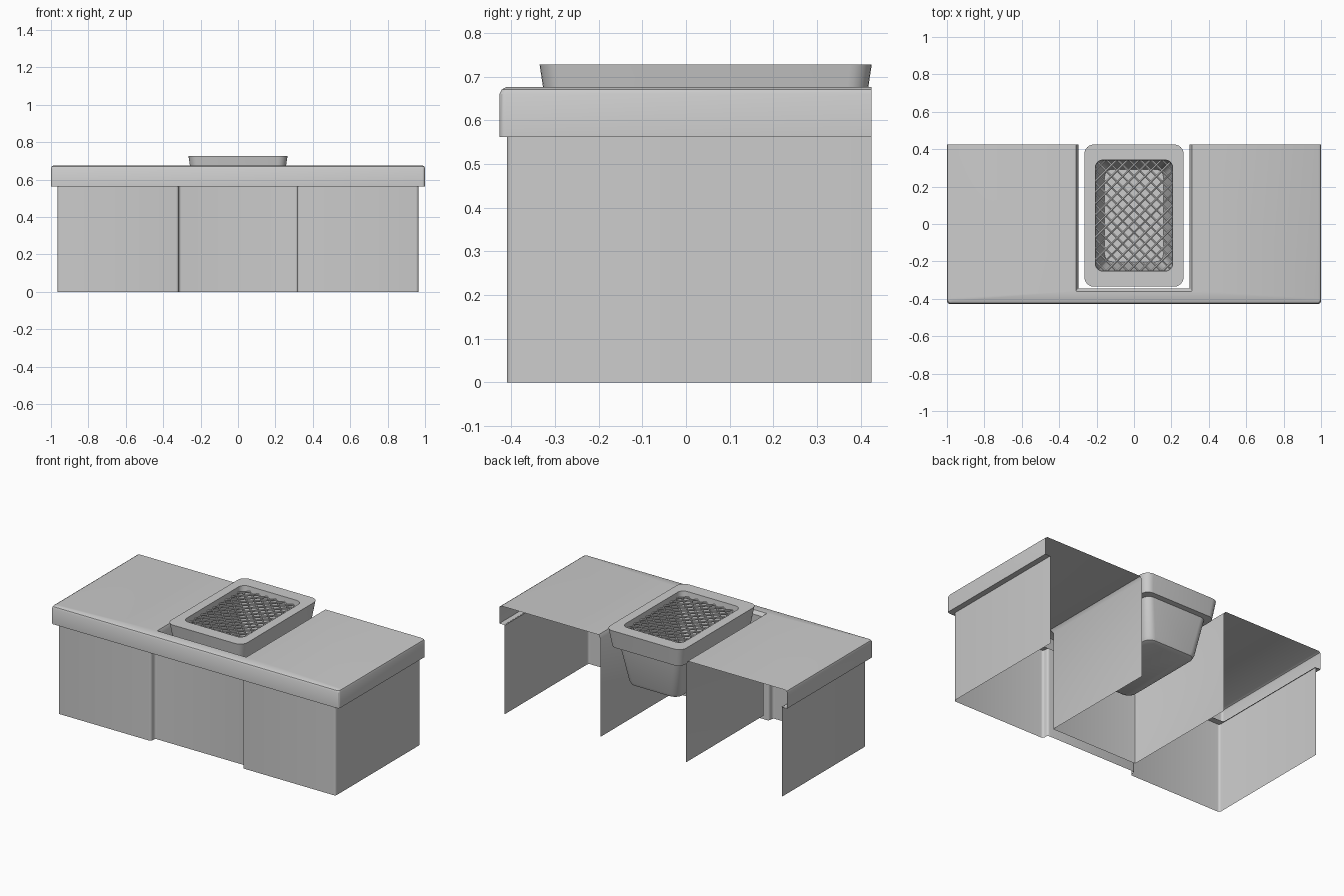
import bpy, bmesh, math
from mathutils import Vector

if "Cube" in bpy.data.objects:
    bpy.data.objects.remove(bpy.data.objects["Cube"])


def fillet(pts, r, closed=False, n=4):
    # Rounds the corners of a 2D polyline
    out, m = [], len(pts)
    for i, p in enumerate(pts):
        p = Vector(p)
        if not closed and i in (0, m - 1):
            out.append(p)
            continue
        u = (Vector(pts[i - 1]) - p).normalized()
        v = (Vector(pts[(i + 1) % m]) - p).normalized()
        a, b = p + u * r, p + v * r
        c = a + v * r
        for k in range(n + 1):
            t = math.pi / 2 * k / n
            out.append(c - v * r * math.cos(t) - u * r * math.sin(t))
        assert (out[-1] - b).length < 1e-4
    return out


def loft(name, rings, closed=False, caps=()):
    # Joins equal-length rings of (2D points, z) with quads
    bm = bmesh.new()
    rows = [[bm.verts.new((p.x, p.y, z)) for p in pts] for pts, z in rings]
    n = len(rows[0])
    for a, b in zip(rows, rows[1:]):
        for i in range(n if closed else n - 1):
            j = (i + 1) % n
            bm.faces.new((a[i], a[j], b[j], b[i]))
    for c in caps:
        bm.faces.new(rows[c])
    bmesh.ops.recalc_face_normals(bm, faces=bm.faces)
    return finish(name, bm)


def finish(name, bm):
    me = bpy.data.meshes.new(name)
    bm.to_mesh(me)
    bm.free()
    ob = bpy.data.objects.new(name, me)
    bpy.context.collection.objects.link(ob)
    bpy.ops.object.select_all(action='DESELECT')
    ob.select_set(True)
    bpy.context.view_layer.objects.active = ob
    bpy.ops.object.shade_smooth_by_angle(angle=math.radians(30))
    return ob


BACK = 0.425


def u_path(w, front, r=0.015):
    return fillet([(-w, BACK), (-w, front), (w, front), (w, BACK)], r)


# Countertop: lip underside, lip, bevel, top with cutout, cutout liner
loft("countertop", [
    (u_path(0.96, -0.37), 0.562),
    (u_path(1.0, -0.427), 0.562),
    (u_path(1.0, -0.427), 0.66),
    (u_path(0.996, -0.422), 0.67),
    (u_path(0.985, -0.411), 0.676),
    (u_path(0.31, -0.36, 0.004), 0.676),
    (u_path(0.298, -0.345, 0.004), 0.655),
    (u_path(0.298, -0.345, 0.004), 0.037),
])

# Cabinet skirt with recessed middle panel, open at the back
half = [(0.965, BACK), (0.965, -0.41), (0.317, -0.41), (0.317, -0.37)]
skirt = fillet([(-x, y) for x, y in half] + half[::-1], 0.014)
loft("cabinet_panels", [(skirt, 0.0), (skirt, 0.563)])

# Basket with a flared rim and tapered body
CY = 0.045


def rrect(w, h, r):
    return fillet([(-w, CY - h), (w, CY - h), (w, CY + h), (-w, CY + h)], r, True, 6)


HX, HY = 0.207, 0.297
loft("basket", [
    (rrect(HX - 0.05, HY - 0.05, 0.04), 0.40),
    (rrect(HX - 0.01, HY - 0.01, 0.04), 0.60),
    (rrect(HX, HY, 0.04), 0.727),
    (rrect(0.265, 0.38, 0.05), 0.727),
    (rrect(0.248, 0.363, 0.045), 0.615),
    (rrect(0.216, 0.331, 0.045), 0.612),
    (rrect(0.180, 0.295, 0.05), 0.39),
    (rrect(0.172, 0.287, 0.05), 0.37),
    (rrect(0.150, 0.265, 0.04), 0.36),
], closed=True, caps=(0, -1))

# Criss-cross wire mesh inside the rim
bm = bmesh.new()
STEP, RAD = 0.06, 0.006
for s in (1, -1):
    for k in range(-8, 9):
        c = (k + 0.5) * STEP
        # line y = s * x + c clipped to the opening
        lims = sorted(((-HY - c) * s, (HY - c) * s))
        x0, x1 = max(-HX, lims[0]), min(HX, lims[1])
        if x1 - x0 < 0.02:
            continue
        z = 0.69 + s * 0.004
        a = Vector((x0, s * x0 + c + CY, z))
        b = Vector((x1, s * x1 + c + CY, z))
        new = bmesh.ops.create_cone(bm, segments=6, radius1=RAD, radius2=RAD,
                                    depth=(b - a).length, cap_ends=True)["verts"]
        rot = (b - a).to_track_quat('Z', 'Y').to_matrix()
        bmesh.ops.rotate(bm, verts=new, matrix=rot)
        bmesh.ops.translate(bm, verts=new, vec=(a + b) / 2)
finish("wire_mesh", bm)
